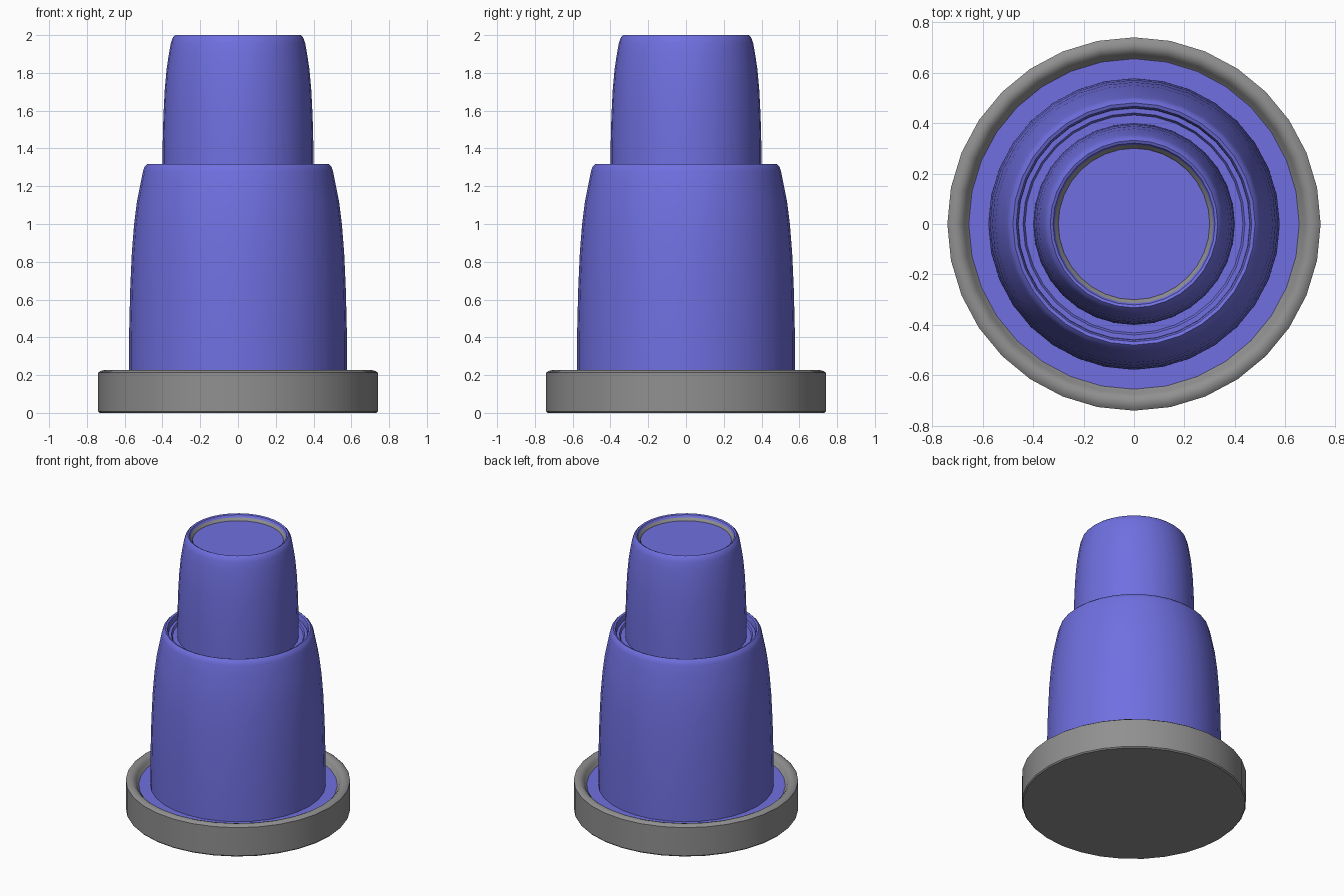
import bpy, bmesh, math

if "Cube" in bpy.data.objects:
    bpy.data.objects.remove(bpy.data.objects["Cube"])

SIDES = 32


def material(name, rgb):
    m = bpy.data.materials.new(name)
    m.diffuse_color = (*rgb, 1)
    m.use_nodes = True
    m.node_tree.nodes["Principled BSDF"].inputs["Base Color"].default_value = m.diffuse_color
    return m


BLUE = material("periwinkle blue", (0.16, 0.16, 0.75))
GREY = material("mid grey", (0.28, 0.28, 0.28))


def lathe(name, profile, bands):
    """Spin (radius, z) points round z; bands gives each segment's material index."""
    bm = bmesh.new()
    rings = []
    for r, z in profile:
        if r == 0:
            rings.append([bm.verts.new((0, 0, z))] * SIDES)
        else:
            rings.append([bm.verts.new((r * math.cos(2 * math.pi * i / SIDES),
                                        r * math.sin(2 * math.pi * i / SIDES), z))
                          for i in range(SIDES)])
    for lower, upper, mat in zip(rings, rings[1:], bands):
        for i in range(SIDES):
            j = (i + 1) % SIDES
            corners = list(dict.fromkeys((lower[i], lower[j], upper[j], upper[i])))
            bm.faces.new(corners).material_index = mat
    bmesh.ops.recalc_face_normals(bm, faces=bm.faces)
    mesh = bpy.data.meshes.new(name)
    bm.to_mesh(mesh)
    bm.free()
    mesh.materials.append(BLUE)
    mesh.materials.append(GREY)
    ob = bpy.data.objects.new(name, mesh)
    bpy.context.collection.objects.link(ob)
    bpy.context.view_layer.objects.active = ob
    ob.select_set(True)
    bpy.ops.object.shade_smooth_by_angle(angle=math.radians(40))
    ob.select_set(False)
    return ob


# Grey dish with a rounded rim and a sunken blue floor
dish = [(0, 0), (0.733, 0), (0.74, 0.008), (0.74, 0.213), (0.728, 0.222), (0.708, 0.227),
        (0.69, 0.222), (0.675, 0.208), (0.665, 0.19), (0.655, 0.18), (0, 0.18)]
lathe("base_dish", dish, [1] * 9 + [0])

# Wide lower barrel with a recessed top
barrel = [(0, 0.16), (0.578, 0.16), (0.577, 0.4), (0.571, 0.65), (0.562, 0.85), (0.55, 1.0),
          (0.535, 1.12), (0.515, 1.22), (0.503, 1.28), (0.495, 1.303), (0.48, 1.317),
          (0.467, 1.312), (0.46, 1.295), (0.459, 1.275), (0.44, 1.275), (0.432, 1.26), (0, 1.26)]
lathe("lower_barrel", barrel, [0] * 16)

# Narrow upper barrel, grey seam round the sunken cap
top = [(0, 1.24), (0.4, 1.24), (0.399, 1.42), (0.395, 1.57), (0.388, 1.71), (0.378, 1.82),
       (0.366, 1.9), (0.355, 1.96), (0.345, 1.987), (0.332, 2.0), (0.321, 1.995),
       (0.314, 1.978), (0.304, 1.97), (0.3, 1.96), (0, 1.96)]
lathe("upper_barrel", top, [0] * 11 + [1, 1, 0])
